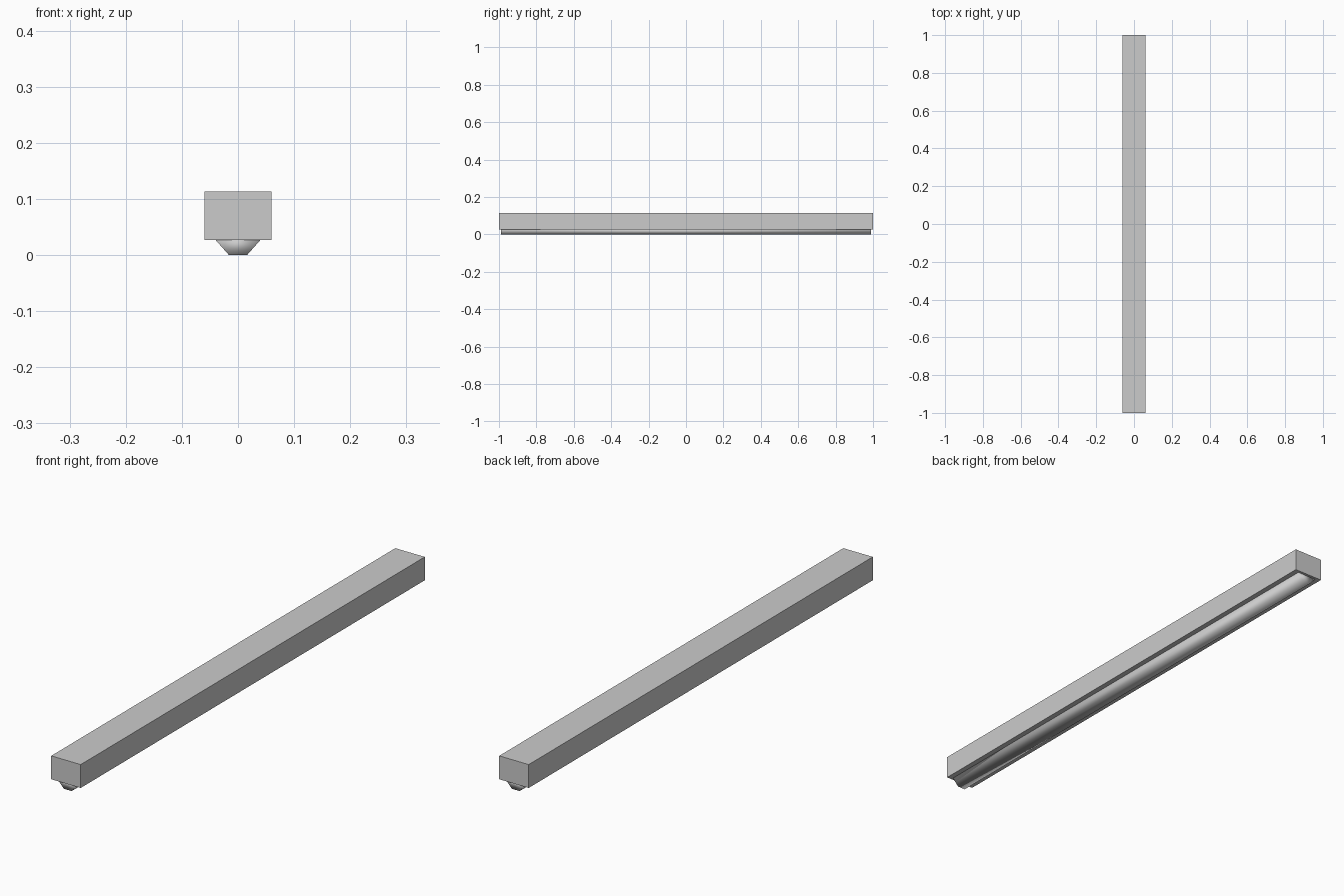
import bpy

if "Cube" in bpy.data.objects:
    bpy.data.objects.remove(bpy.data.objects["Cube"])


def prism(name, profile, half_length, smooth=False):
    """Extrude a closed x-z profile along y."""
    n = len(profile)
    verts = [(x, y, z) for y in (-half_length, half_length) for x, z in profile]
    faces = [tuple(range(n)), tuple(range(2 * n - 1, n - 1, -1))]
    faces += [(i, i + n, (i + 1) % n + n, (i + 1) % n) for i in range(n)]
    mesh = bpy.data.meshes.new(name)
    mesh.from_pydata(verts, [], faces)
    for p in mesh.polygons:
        p.use_smooth = smooth
    obj = bpy.data.objects.new(name, mesh)
    bpy.context.collection.objects.link(obj)
    return obj


# Long rectangular housing
prism("light_housing",
      [(-0.06, 0.027), (0.06, 0.027), (0.06, 0.113), (-0.06, 0.113)], 1.0)

# Tapered diffuser strip under the housing, softly shaded
prism("diffuser_strip",
      [(-0.016, 0.001), (0.016, 0.001), (0.04, 0.027), (-0.04, 0.027)],
      0.99, smooth=True)

# Rest the model exactly on z = 0
for v in bpy.data.objects["diffuser_strip"].data.vertices:
    if v.co.z < 0.01:
        v.co.z = 0.0
